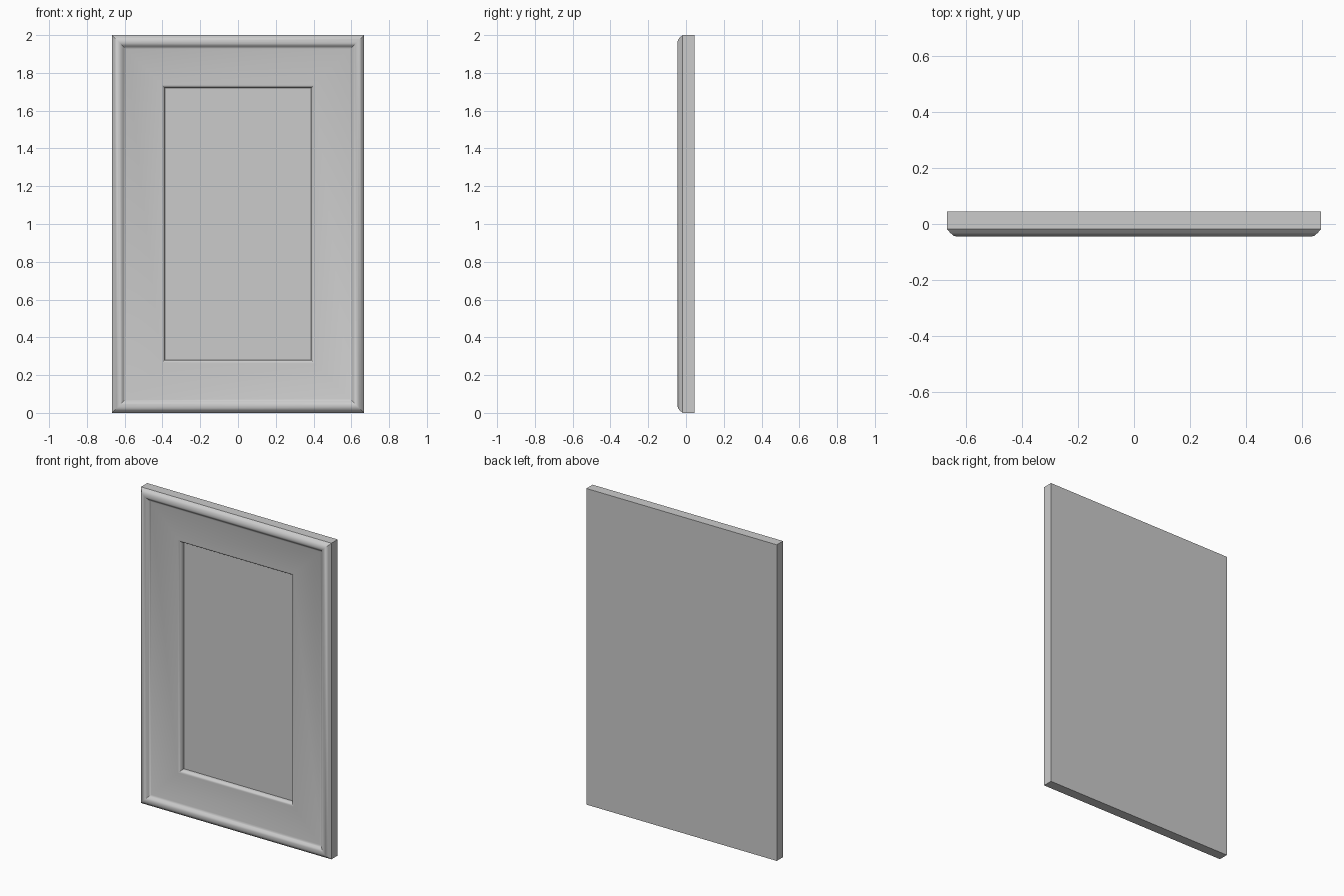
import bpy, bmesh, math

if "Cube" in bpy.data.objects:
    bpy.data.objects.remove(bpy.data.objects["Cube"])

W, H, D = 0.6665, 2.0, 0.0445   # half width, height, half depth

# Moulding cross-section from back edge to recessed panel: (inset, y)
profile = [
    (0.0, D), (0.0, -0.018),
    # outer chamfer and rounded rim
    (0.012, -0.032), (0.024, -0.042), (0.034, -D), (0.044, -0.0425),
    (0.054, -0.036), (0.062, -0.028), (0.068, -0.023), (0.074, -0.021),
    # flat frame, then rounded inner lip
    (0.262, -0.021), (0.268, -0.0195), (0.274, -0.015), (0.279, -0.007),
    # step down to the panel
    (0.281, 0.0), (0.281, 0.010),
]

bm = bmesh.new()


def ring(inset, y):
    x, lo, hi = W - inset, inset, H - inset
    return [bm.verts.new(p) for p in
            ((-x, y, lo), (x, y, lo), (x, y, hi), (-x, y, hi))]


# Mitred frame swept as nested rectangles
rings = [ring(*p) for p in profile]
for a, b in zip(rings, rings[1:]):
    for i in range(4):
        j = (i + 1) % 4
        bm.faces.new((a[i], a[j], b[j], b[i]))

# Back and recessed centre panel
bm.faces.new(rings[0][::-1])
bm.faces.new(rings[-1])
bmesh.ops.recalc_face_normals(bm, faces=bm.faces)

mesh = bpy.data.meshes.new("cabinet_door")
bm.to_mesh(mesh)
bm.free()
door = bpy.data.objects.new("cabinet_door", mesh)
bpy.context.collection.objects.link(door)
bpy.context.view_layer.objects.active = door
door.select_set(True)
bpy.ops.object.shade_smooth_by_angle(angle=math.radians(35))
